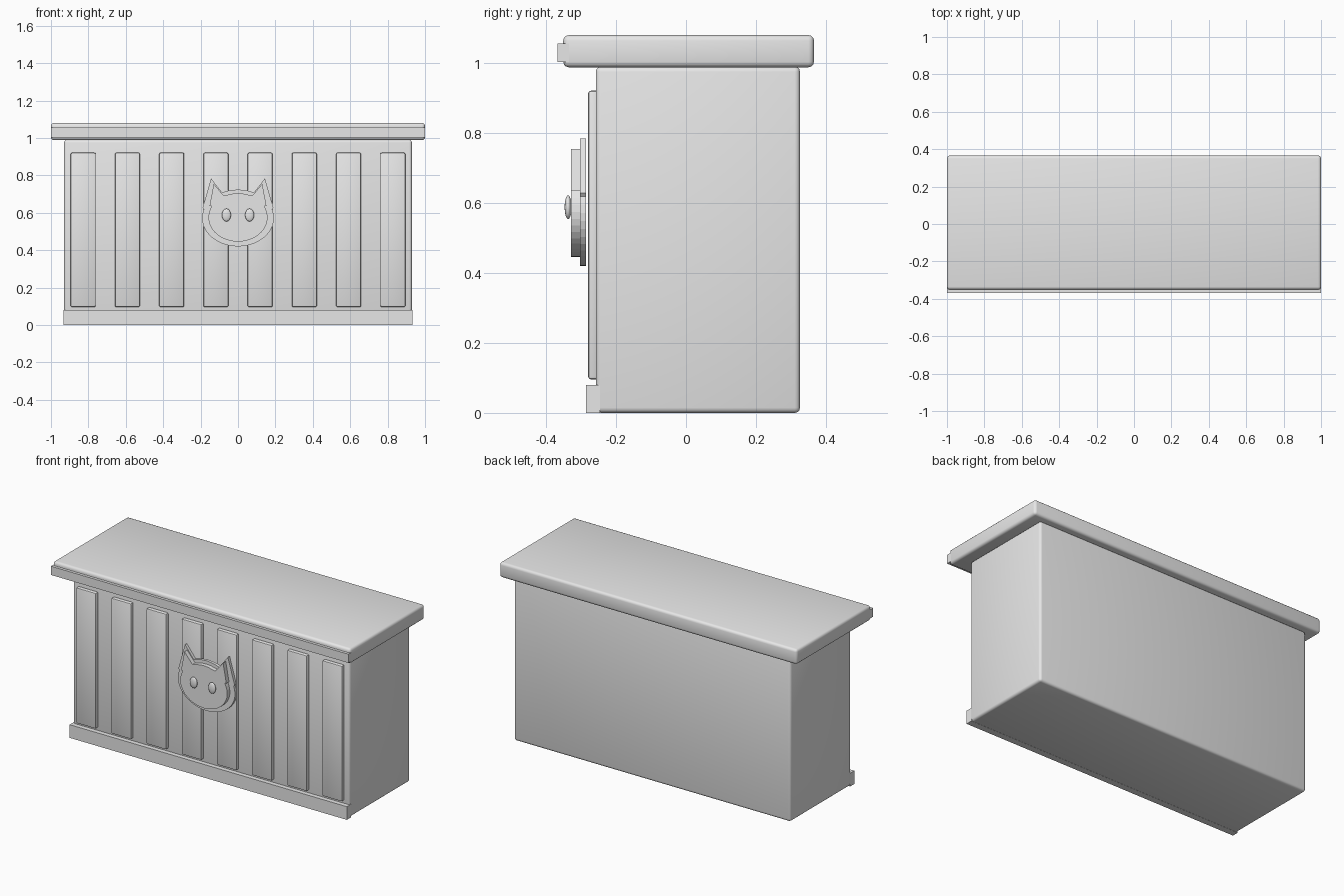
import bpy, bmesh, math

if "Cube" in bpy.data.objects:
    bpy.data.objects.remove(bpy.data.objects["Cube"])

grey = bpy.data.materials.new("light grey")
grey.diffuse_color = (0.8, 0.8, 0.8, 1)
grey.use_nodes = True
grey.node_tree.nodes["Principled BSDF"].inputs["Base Color"].default_value = grey.diffuse_color


def finish(name, bm, smooth=None):
    bmesh.ops.recalc_face_normals(bm, faces=bm.faces)
    mesh = bpy.data.meshes.new(name)
    bm.to_mesh(mesh)
    bm.free()
    mesh.materials.append(grey)
    ob = bpy.data.objects.new(name, mesh)
    bpy.context.collection.objects.link(ob)
    if smooth:
        bpy.ops.object.select_all(action='DESELECT')
        ob.select_set(True)
        bpy.context.view_layer.objects.active = ob
        bpy.ops.object.shade_smooth_by_angle(angle=math.radians(smooth))
    return ob


def box(name, x, y, z, bevel=0.0, segments=3):
    """Box from (min, max) ranges, with optional rounded edges."""
    bm = bmesh.new()
    bmesh.ops.create_cube(bm, size=1)
    for v in bm.verts:
        v.co = [(a + b) / 2 + c * (b - a) for (a, b), c in zip((x, y, z), v.co)]
    if bevel:
        bmesh.ops.bevel(bm, geom=bm.edges[:], offset=bevel, segments=segments,
                        profile=0.5, affect='EDGES')
    return finish(name, bm, 40 if bevel else None)


def cat_plate(name, rx, rz, cz, ear, y_front, y_back):
    """Cat head outline: an ellipse with a pointed ear on each side."""
    def arc(a, b):
        return [(rx * math.cos(math.radians(t)), cz + rz * math.sin(math.radians(t)))
                for t in range(a, b + 1, 9)]
    half = arc(-90, 18) + ear + arc(72, 90)
    outline = half + [(-x, z) for x, z in half[-2:0:-1]]
    bm = bmesh.new()
    face = bm.faces.new([bm.verts.new((x, y_front, z)) for x, z in outline])
    side = bmesh.ops.extrude_face_region(bm, geom=[face], use_keep_orig=True)
    for v in side["geom"]:
        if isinstance(v, bmesh.types.BMVert):
            v.co.y = y_back
    return finish(name, bm)


# Counter body, top and front trims
box("counter_body", (-0.93, 0.93), (-0.258, 0.326), (0, 0.99), 0.015)
box("counter_top", (-1, 1), (-0.351, 0.366), (0.988, 1.08), 0.016)
box("top_trim", (-1, 1), (-0.368, -0.335), (1.003, 1.056))
box("base_trim", (-0.932, 0.932), (-0.286, -0.246), (0, 0.08))

# Row of raised front slats
for i in range(8):
    cx = (i - 3.5) * 0.2365
    box(f"front_slat_{i + 1}", (cx - 0.067, cx + 0.067), (-0.28, -0.25),
        (0.096, 0.921), 0.008, 2)

# Cat head emblem: back plate, face plate and eyes
cat_plate("cat_back_plate", 0.192, 0.152, 0.572,
          [(0.189, 0.628), (0.144, 0.784), (0.085, 0.708)], -0.303, -0.286)
cat_plate("cat_face_plate", 0.158, 0.129, 0.575,
          [(0.142, 0.636), (0.152, 0.636), (0.13, 0.755), (0.076, 0.691)], -0.329, -0.303)
for side, label in ((-1, "left"), (1, "right")):
    bm = bmesh.new()
    bmesh.ops.create_uvsphere(bm, u_segments=24, v_segments=16, radius=1)
    for v in bm.verts:
        v.co = (side * 0.062 + v.co.x * 0.024, -0.337 + v.co.y * 0.01,
                0.588 + v.co.z * 0.034)
    finish(f"cat_eye_{label}", bm, 60)
